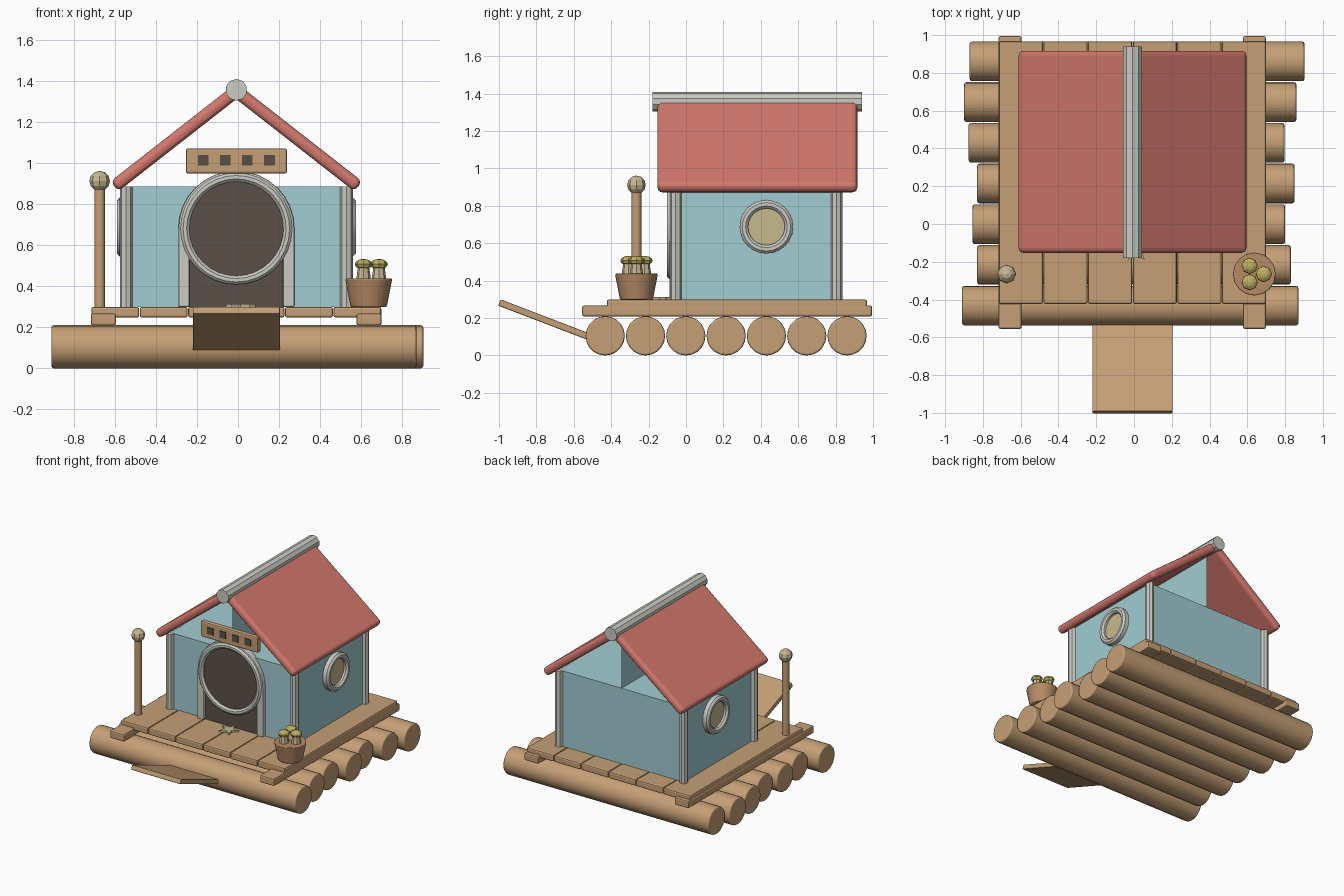
import bpy, bmesh, math
from mathutils import Matrix, Vector

cube = bpy.data.objects.get("Cube")
if cube:
    bpy.data.objects.remove(cube, do_unlink=True)


def material(name, rgb):
    m = bpy.data.materials.new(name)
    m.use_nodes = True
    m.diffuse_color = (*rgb, 1)
    m.node_tree.nodes["Principled BSDF"].inputs["Base Color"].default_value = (*rgb, 1)
    return m


WOOD = material("wood", (0.56, 0.35, 0.18))
BLUE = material("wall_blue", (0.36, 0.61, 0.65))
RED = material("roof_red", (0.66, 0.19, 0.155))
STONE = material("pale_stone", (0.6, 0.6, 0.55))
DARK = material("dark_brown", (0.107, 0.08, 0.065))
GLASS = material("window_yellow", (0.58, 0.49, 0.27))
CREAM = material("cream", (0.58, 0.48, 0.29))
CLAY = material("clay", (0.47, 0.26, 0.13))
OLIVE = material("flower_olive", (0.52, 0.44, 0.12))

CX = -0.008      # house centre line
FRONT, BACK = -0.055, 0.805
HALF = 0.537     # half width of the walls


def finish(name, bm, mat, bevel=0, smooth=False, segments=2):
    bmesh.ops.recalc_face_normals(bm, faces=bm.faces)
    mesh = bpy.data.meshes.new(name)
    bm.to_mesh(mesh)
    bm.free()
    mesh.materials.append(mat)
    ob = bpy.data.objects.new(name, mesh)
    bpy.context.collection.objects.link(ob)
    if smooth:
        bpy.ops.object.select_all(action="DESELECT")
        ob.select_set(True)
        bpy.context.view_layer.objects.active = ob
        bpy.ops.object.shade_smooth_by_angle(angle=math.radians(38))
    if bevel:
        b = ob.modifiers.new("bevel", "BEVEL")
        b.width, b.segments = bevel, segments
        b.limit_method, b.angle_limit = "ANGLE", math.radians(50)
        b.harden_normals = smooth
    return ob


def box(name, mat, center, size, rot=(0, "X"), bevel=0, segments=2):
    bm = bmesh.new()
    m = Matrix.Translation(center) @ Matrix.Rotation(rot[0], 4, rot[1]) @ Matrix.Diagonal((*size, 1))
    bmesh.ops.create_cube(bm, size=1, matrix=m)
    return finish(name, bm, mat, bevel, False, segments)


def rod(name, mat, start, end, r1, r2=None, sides=16, bevel=0, smooth=True):
    a, b = Vector(start), Vector(end)
    bm = bmesh.new()
    m = Matrix.Translation((a + b) / 2) @ (b - a).to_track_quat("Z", "Y").to_matrix().to_4x4()
    bmesh.ops.create_cone(bm, cap_ends=True, segments=sides, radius1=r1,
                          radius2=r1 if r2 is None else r2, depth=(b - a).length, matrix=m)
    return finish(name, bm, mat, bevel, smooth)


def ring(name, center, normal, inner, outer, depth, sides=24):
    # lathed ring with a chamfered section, facing along normal
    bm = bmesh.new()
    c = (outer - inner) * 0.3
    prof = [(inner, 0), (outer, 0), (outer, depth - c), (outer - c, depth), (inner + c, depth), (inner, depth - c)]
    m = Matrix.Translation(center) @ Vector(normal).to_track_quat("Z", "Y").to_matrix().to_4x4()
    loops = []
    for i in range(sides):
        t = math.tau * i / sides
        loops.append([bm.verts.new(m @ Vector((r * math.cos(t), r * math.sin(t), z))) for r, z in prof])
    n = len(prof)
    for i in range(sides):
        p, q = loops[i], loops[(i + 1) % sides]
        for j in range(n):
            bm.faces.new((p[j], p[(j + 1) % n], q[(j + 1) % n], q[j]))
    return finish(name, bm, STONE, smooth=True)


def arch(radius, base, spring, steps=16):
    # door outline: two legs joined by a half circle
    pts = [(radius * math.cos(math.pi * i / steps), spring + radius * math.sin(math.pi * i / steps))
           for i in range(steps + 1)]
    return [(radius, base)] + pts + [(-radius, base)]


def extrude(bm, faces, vec):
    geo = bmesh.ops.extrude_face_region(bm, geom=faces)["geom"]
    bmesh.ops.translate(bm, vec=vec, verts=[v for v in geo if isinstance(v, bmesh.types.BMVert)])


# raft logs: uneven left and right ends
log_ends = [(-0.91, 0.87), (-0.83, 0.83), (-0.855, 0.80), (-0.83, 0.85),
            (-0.875, 0.797), (-0.90, 0.86), (-0.87, 0.903)]
for i, (x0, x1) in enumerate(log_ends):
    y = -0.432 + i * 0.2155
    rod(f"raft_log_{i + 1}", WOOD, (x0, y, 0.105), (x1, y, 0.105), 0.105, sides=20, bevel=0.012)

# deck beams and planks
for side, x in (("right", -0.656), ("left", 0.638)):
    box(f"deck_beam_{side}", WOOD, (x, 0.22, 0.238), (0.122, 1.55, 0.058), bevel=0.01)
for i in range(6):
    box(f"deck_plank_{i + 1}", WOOD, (CX + (i - 2.5) * 0.236, 0.272, 0.273),
        (0.233, 1.39, 0.052), bevel=0.01)

# ramp sloping up away from the raft
box("ramp", WOOD, (-0.008, -0.762, 0.193), (0.425, 0.505, 0.036), rot=(-0.366, "X"), bevel=0.006)

# house body, with a thin divider standing under the ridge
box("house_walls", BLUE, (CX, (FRONT + BACK) / 2, 0.592), (2 * HALF, BACK - FRONT, 0.588))
bm = bmesh.new()
bm.faces.new([bm.verts.new((CX, y, z)) for y, z in
              ((FRONT, 0.886), (BACK, 0.886), (BACK, 1.33), (FRONT, 1.33))])
finish("attic_divider", bm, BLUE)

for sx in (-1, 1):
    side = "left" if sx > 0 else "right"
    for end, y in (("front", FRONT), ("back", BACK)):
        x = CX + sx * HALF
        rod(f"corner_post_{end}_{side}", STONE, (x, y, 0.298), (x, y, 0.885), 0.031, sides=8, smooth=False)
    # round side window
    wx = CX + sx * (HALF - 0.005)
    ring(f"window_frame_{side}", (wx, 0.43, 0.688), (sx, 0, 0), 0.098, 0.143, 0.05)
    rod(f"window_pane_{side}", GLASS, (wx, 0.43, 0.688), (wx + sx * 0.02, 0.43, 0.688), 0.105, sides=24)
    # roof slab
    box(f"roof_{side}", RED, (CX + sx * 0.285, 0.382, 1.128), (0.785, 1.07, 0.062),
        rot=(sx * 0.663, "Y"), bevel=0.026, segments=3)

rod("ridge_pole", STONE, (CX, -0.18, 1.357), (CX, 0.94, 1.357), 0.053, sides=10, smooth=False)

# doorway: arched frame, dark fill, round door and its ring
bm = bmesh.new()
outer = [bm.verts.new((CX + x, FRONT + 0.02, z)) for x, z in arch(0.283, 0.298, 0.68)]
inner = [bm.verts.new((CX + x, FRONT + 0.02, z)) for x, z in arch(0.228, 0.298, 0.68)]
faces = [bm.faces.new((outer[i], outer[i + 1], inner[i + 1], inner[i])) for i in range(len(outer) - 1)]
extrude(bm, faces, (0, -0.052, 0))
finish("door_frame", bm, STONE, bevel=0.008)

bm = bmesh.new()
fill = bm.faces.new([bm.verts.new((CX + x, FRONT + 0.01, z)) for x, z in arch(0.232, 0.298, 0.68)])
extrude(bm, [fill], (0, -0.02, 0))
finish("door_recess", bm, DARK)
rod("round_door", DARK, (CX, FRONT, 0.68), (CX, FRONT - 0.027, 0.68), 0.24, sides=32)
ring("door_ring", (CX, FRONT, 0.68), (0, -1, 0), 0.23, 0.272, 0.046, sides=32)

# sign board with four dark square insets
box("sign_board", WOOD, (CX, -0.078, 1.01), (0.493, 0.04, 0.122), bevel=0.01)
for i in range(4):
    box(f"sign_square_{i + 1}", DARK, (CX + (i - 1.5) * 0.1075, -0.099, 1.013), (0.052, 0.008, 0.052))

# lamp post
LX, LY = -0.674, -0.265
rod("lamp_post", WOOD, (LX, LY, 0.298), (LX, LY, 0.88), 0.027, sides=10)
bm = bmesh.new()
bmesh.ops.create_uvsphere(bm, u_segments=8, v_segments=6, radius=0.05,
                          matrix=Matrix.Translation((LX, LY, 0.912)))
finish("lamp_globe", bm, CREAM)

# flower pot with three stubby flowers
PX, PY = 0.637, -0.265
rod("flower_pot", CLAY, (PX, PY, 0.298), (PX, PY, 0.438), 0.088, 0.115, sides=16, bevel=0.008)
for i in range(3):
    a = math.tau * i / 3
    x, y = PX + 0.05 * math.cos(a), PY + 0.05 * math.sin(a)
    rod(f"flower_stem_{i + 1}", CREAM, (x, y, 0.43), (x, y, 0.49), 0.036, 0.028, sides=8, smooth=False)
    bm = bmesh.new()
    bmesh.ops.create_uvsphere(bm, u_segments=8, v_segments=6, radius=0.043,
                              matrix=Matrix.Translation((x, y, 0.507)) @ Matrix.Diagonal((1, 1, 0.6, 1)))
    finish(f"flower_{i + 1}", bm, OLIVE)

# star ornament lying on the deck
bm = bmesh.new()
star = []
for i in range(10):
    r, a = (0.075, 0.033)[i % 2], math.tau * i / 10 + 0.3
    star.append(bm.verts.new((0.013 + r * math.cos(a), -0.13 + r * math.sin(a), 0.297)))
extrude(bm, [bm.faces.new(star)], (0, 0, 0.016))
finish("star_ornament", bm, CREAM)
